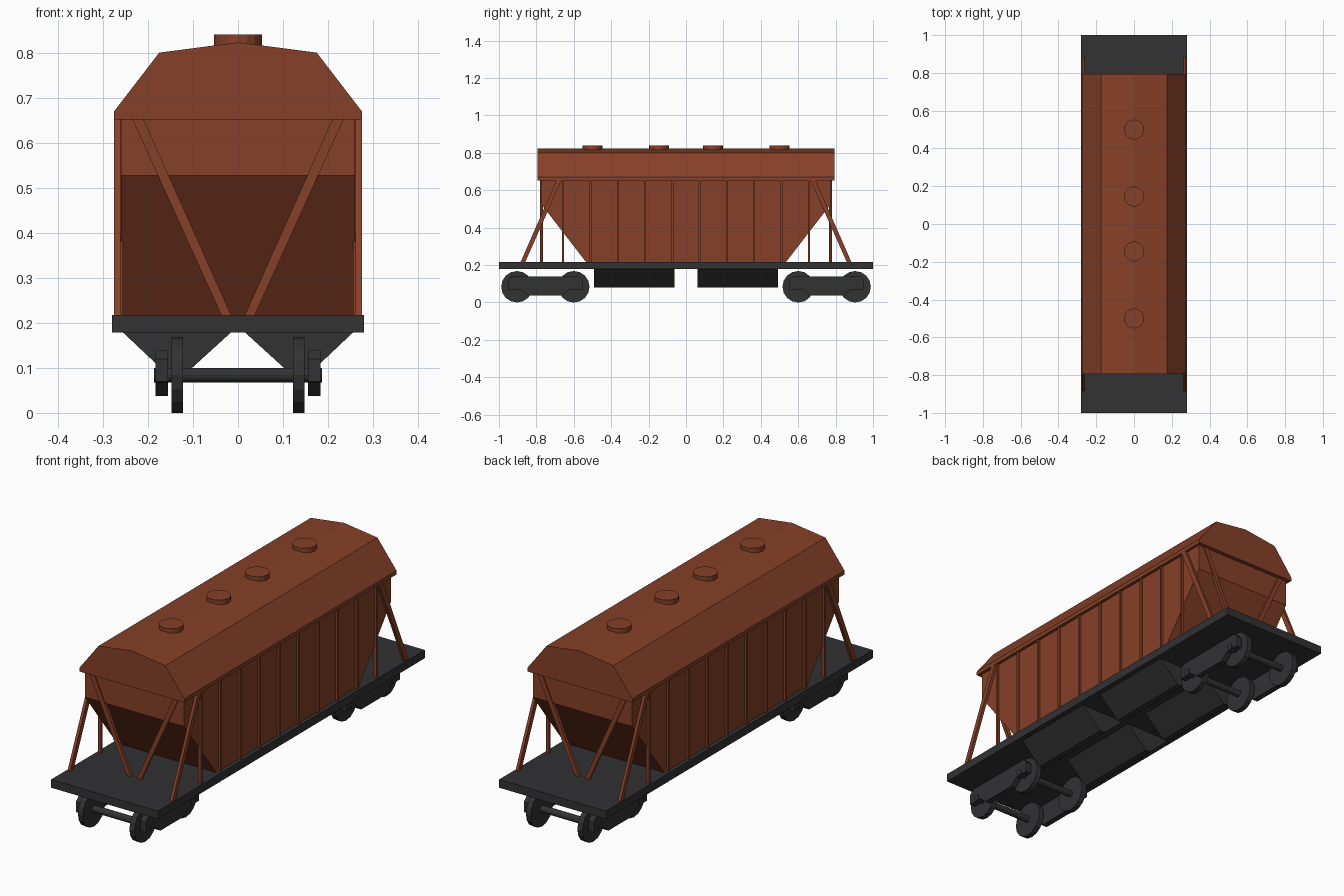
import bpy, bmesh, math
from mathutils import Vector

if "Cube" in bpy.data.objects:
    bpy.data.objects.remove(bpy.data.objects["Cube"])


def material(name, col):
    m = bpy.data.materials.new(name)
    m.diffuse_color = (*col, 1)
    m.use_nodes = True
    m.node_tree.nodes["Principled BSDF"].inputs["Base Color"].default_value = m.diffuse_color
    return m


RUST = material("rust_red", (0.24, 0.052, 0.021))
DARK = material("dark_grey", (0.032, 0.032, 0.034))


def finish(name, bm, mat):
    bmesh.ops.recalc_face_normals(bm, faces=bm.faces)
    me = bpy.data.meshes.new(name)
    bm.to_mesh(me)
    bm.free()
    me.materials.append(mat)
    ob = bpy.data.objects.new(name, me)
    bpy.context.collection.objects.link(ob)
    return ob


def prism(name, pts, axis, a, b, mat):
    """Extrude a profile along x (points are y,z) or y (points are x,z)."""
    bm = bmesh.new()
    vs = [bm.verts.new((a, p, q) if axis == "x" else (p, a, q)) for p, q in pts]
    f = bm.faces.new(vs)
    r = bmesh.ops.extrude_face_region(bm, geom=[f])
    d = Vector((b - a, 0, 0)) if axis == "x" else Vector((0, b - a, 0))
    bmesh.ops.translate(bm, vec=d,
                        verts=[v for v in r["geom"] if isinstance(v, bmesh.types.BMVert)])
    return finish(name, bm, mat)


def box(name, x0, x1, y0, y1, z0, z1, mat):
    return prism(name, [(x0, z0), (x1, z0), (x1, z1), (x0, z1)], "y", y0, y1, mat)


def cylinder(name, r, depth, loc, mat, along_x=False, seg=16):
    bm = bmesh.new()
    bmesh.ops.create_cone(bm, cap_ends=True, segments=seg, radius1=r, radius2=r, depth=depth)
    ob = finish(name, bm, mat)
    if along_x:
        ob.rotation_euler = (0, math.pi / 2, 0)
    ob.location = loc
    return ob


def span(a, b):
    return min(a, b), max(a, b)


# Deck
box("deck", -0.28, 0.28, -1, 1, 0.178, 0.217, DARK)

# Hopper body with sloped ends
prism("hopper_body", [(-0.53, 0.21), (0.53, 0.21), (0.775, 0.527), (0.775, 0.66),
                      (-0.775, 0.66), (-0.775, 0.527)], "x", -0.26, 0.26, RUST)

# Roof
prism("roof", [(-0.275, 0.652), (0.275, 0.652), (0.275, 0.67), (0.175, 0.80),
               (0, 0.823), (-0.175, 0.80), (-0.275, 0.67)], "y", -0.795, 0.795, RUST)

# Roof hatches
for y in (-0.5, -0.145, 0.145, 0.5):
    cylinder("roof_hatch", 0.053, 0.05, (0, y, 0.815), RUST)

for sx in (-1, 1):
    # Side ribs
    x0, x1 = span(sx * 0.255, sx * 0.27)
    for i in range(10):
        y = -0.657 + i * 0.146
        box("side_rib", x0, x1, y - 0.005, y + 0.005, 0.21, 0.655, RUST)
    # Leaning side struts and V braces at each end
    x0, x1 = span(sx * 0.261, sx * 0.275)
    for sy in (-1, 1):
        prism("side_strut", [(sy * 0.887, 0.21), (sy * 0.862, 0.21),
                             (sy * 0.665, 0.655), (sy * 0.692, 0.655)], "x", x0, x1, RUST)
        prism("end_brace", [(sx * 0.012, 0.21), (sx * 0.034, 0.21),
                            (sx * 0.236, 0.655), (sx * 0.211, 0.655)],
              "y", sy * 0.765, sy * 0.78, RUST)
        # Discharge chutes below the deck
        prism("discharge_chute", [(sx * 0.014, 0.18), (sx * 0.257, 0.18),
                                  (sx * 0.151, 0.08), (sx * 0.124, 0.08)],
              "y", sy * 0.062, sy * 0.493, DARK)

# Bogies: side frames, axles and wheels
frame = [(-0.2, 0.12), (-0.18, 0.14), (0.18, 0.14), (0.2, 0.12), (0.2, 0.07), (0.13, 0.07),
         (0.09, 0.038), (-0.09, 0.038), (-0.13, 0.07), (-0.2, 0.07)]
for cy in (-0.752, 0.752):
    for sx in (-1, 1):
        x0, x1 = span(sx * 0.155, sx * 0.183)
        prism("bogie_frame", [(cy + p, q) for p, q in frame], "x", x0, x1, DARK)
    for dy in (-0.152, 0.152):
        cylinder("axle", 0.016, 0.374, (0, cy + dy, 0.084), DARK, True)
        for sx in (-1, 1):
            cylinder("wheel", 0.084, 0.026, (sx * 0.135, cy + dy, 0.084), DARK, True)
